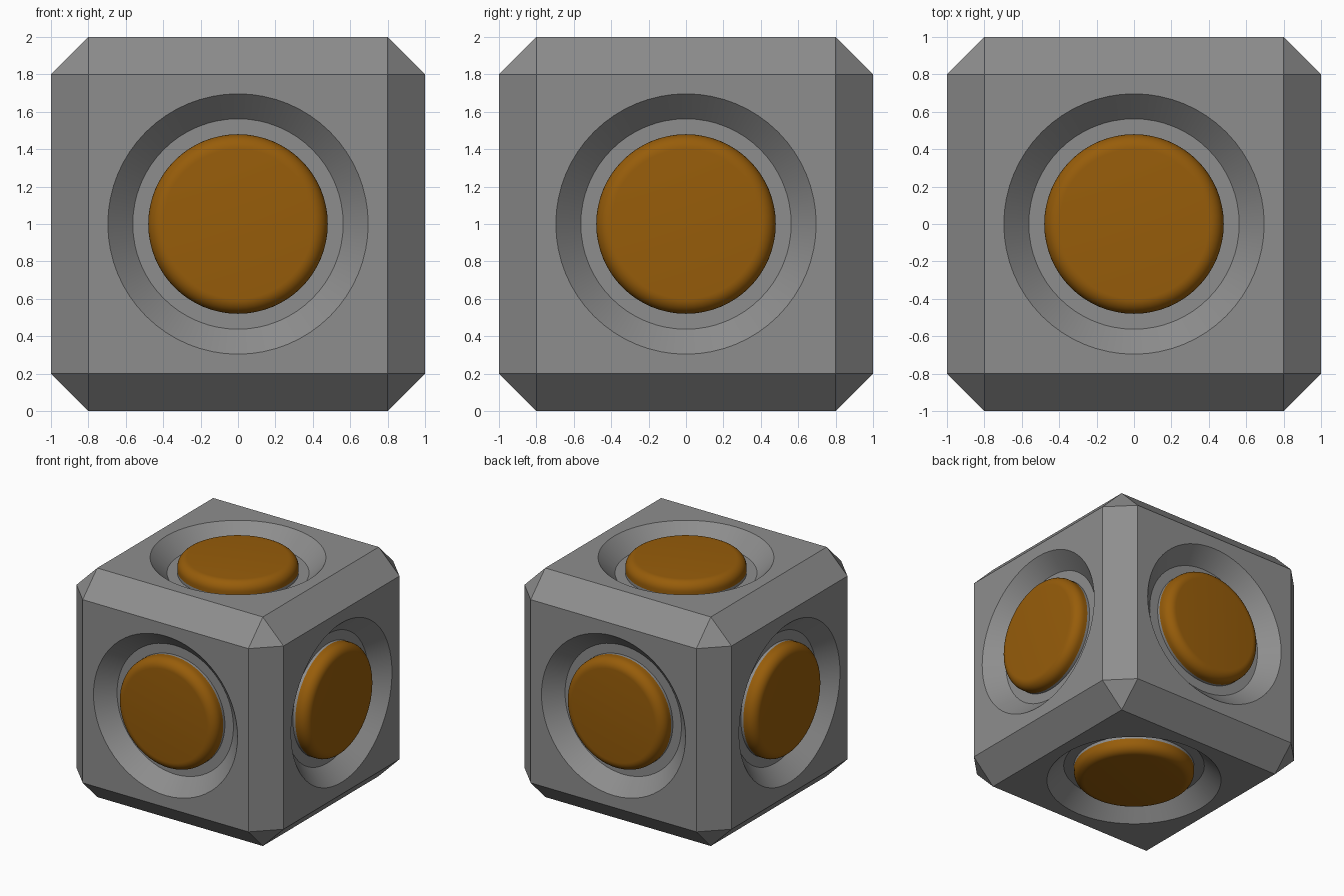
import bpy, bmesh, math
from mathutils import Matrix, Vector

if "Cube" in bpy.data.objects:
    bpy.data.objects.remove(bpy.data.objects["Cube"])

CENTRE = Vector((0, 0, 1))
FACES = {
    "top": Matrix.Identity(4),
    "bottom": Matrix.Rotation(math.pi, 4, 'X'),
    "front": Matrix.Rotation(math.pi / 2, 4, 'X'),
    "back": Matrix.Rotation(-math.pi / 2, 4, 'X'),
    "right": Matrix.Rotation(math.pi / 2, 4, 'Y'),
    "left": Matrix.Rotation(-math.pi / 2, 4, 'Y'),
}


def material(name, colour):
    mat = bpy.data.materials.new(name)
    mat.diffuse_color = (*colour, 1)
    mat.use_nodes = True
    mat.node_tree.nodes["Principled BSDF"].inputs["Base Color"].default_value = mat.diffuse_color
    return mat


def new_object(name, bm, mat=None):
    mesh = bpy.data.meshes.new(name)
    bmesh.ops.recalc_face_normals(bm, faces=bm.faces)
    bm.to_mesh(mesh)
    bm.free()
    obj = bpy.data.objects.new(name, mesh)
    if mat:
        mesh.materials.append(mat)
    bpy.context.collection.objects.link(obj)
    return obj


def lathe(bm, profile, matrix, sides=64):
    """Turn an (r, h) profile around a face axis, capping both open ends."""
    rings = [[bm.verts.new(matrix @ Vector((r * math.cos(2 * math.pi * i / sides),
                                            r * math.sin(2 * math.pi * i / sides), h)))
              for i in range(sides)] for r, h in profile]
    for a, b in zip(rings, rings[1:]):
        for i in range(sides):
            j = (i + 1) % sides
            bm.faces.new((a[i], a[j], b[j], b[i]))
    bm.faces.new(rings[0][::-1])
    bm.faces.new(rings[-1])


def smooth(obj):
    bpy.ops.object.select_all(action='DESELECT')
    obj.select_set(True)
    bpy.context.view_layer.objects.active = obj
    bpy.ops.object.shade_smooth_by_angle(angle=math.radians(30))


def face_matrix(rot):
    return Matrix.Translation(CENTRE) @ rot


grey = material("dark_grey", (0.27, 0.27, 0.27))
orange = material("orange", (0.31, 0.109, 0.003))

# Chamfered cube
bm = bmesh.new()
bmesh.ops.create_cube(bm, size=2, matrix=Matrix.Translation(CENTRE))
bmesh.ops.bevel(bm, geom=bm.edges[:], offset=0.2, segments=1,
                affect='EDGES', profile=0.5)
block = new_object("block", bm, grey)

# Conical recess in every face
bm = bmesh.new()
for rot in FACES.values():
    lathe(bm, [(0.5625, 0.866), (0.746, 1.05)], face_matrix(rot))
cutter = new_object("recess_cutter", bm, grey)
cutter.hide_render = True
mod = block.modifiers.new("recesses", 'BOOLEAN')
mod.operation = 'DIFFERENCE'
mod.solver = 'EXACT'
mod.object = cutter
bpy.context.view_layer.objects.active = block
bpy.ops.object.modifier_apply(modifier=mod.name)
bpy.data.objects.remove(cutter)
smooth(block)

# Orange button with a rounded rim on a low grey pedestal in every recess
R, FILLET, TOP, BASE = 0.48, 0.08, 1.0, 0.89
rim = [(R, BASE)] + [(R - FILLET + FILLET * math.cos(a), TOP - FILLET + FILLET * math.sin(a))
                     for a in (math.pi / 2 * k / 8 for k in range(9))]
for side, rot in FACES.items():
    bm = bmesh.new()
    lathe(bm, [(R, 0.85), (R, BASE)], face_matrix(rot))
    smooth(new_object(side + "_pedestal", bm, grey))
    bm = bmesh.new()
    lathe(bm, rim, face_matrix(rot))
    smooth(new_object(side + "_button", bm, orange))
